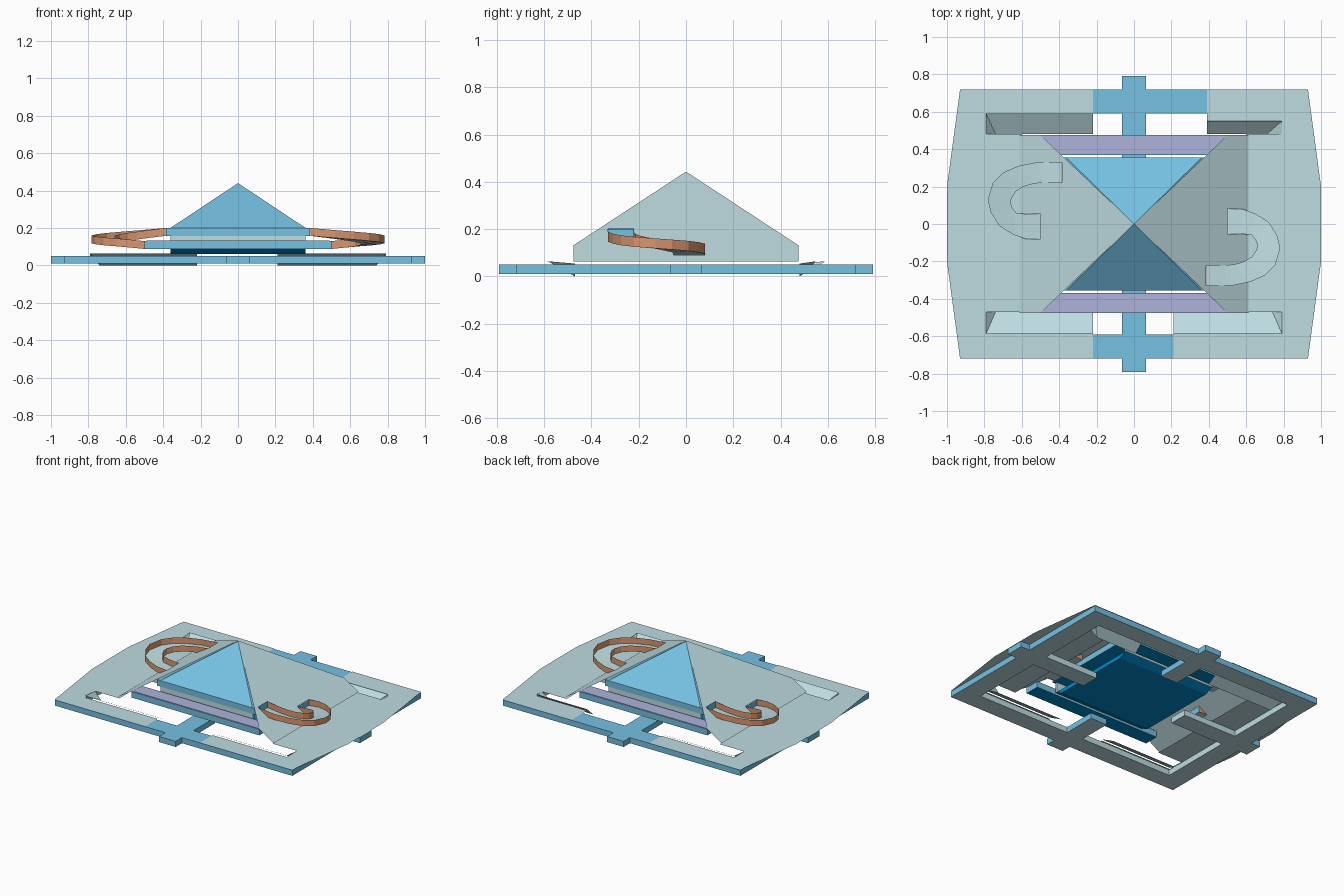
import bpy, bmesh, math

if "Cube" in bpy.data.objects:
    bpy.data.objects.remove(bpy.data.objects["Cube"])


def lin(c):
    return tuple(v / 12.92 if v <= 0.04045 else ((v + 0.055) / 1.055) ** 2.4 for v in c)


def mat(name, rgb):
    m = bpy.data.materials.new(name)
    m.diffuse_color = (*lin(rgb), 1)
    m.use_nodes = True
    m.node_tree.nodes["Principled BSDF"].inputs["Base Color"].default_value = m.diffuse_color
    return m


BLUE = mat("sky blue", (0.46, 0.755, 0.89))
PALE = mat("pale teal", (0.745, 0.865, 0.885))
DEEP = mat("deep blue", (0.0, 0.54, 0.80))
PURPLE = mat("lavender", (0.68, 0.70, 0.86))
ORANGE = mat("terracotta", (0.85, 0.59, 0.44))


def mesh(name, verts, faces, mats, idx=None):
    me = bpy.data.meshes.new(name)
    me.from_pydata(verts, [], faces)
    for m in mats:
        me.materials.append(m)
    if idx:
        for p, i in zip(me.polygons, idx):
            p.material_index = i
    me.update()
    ob = bpy.data.objects.new(name, me)
    bpy.context.collection.objects.link(ob)
    return ob


def prism(name, pts, z0, z1, mats, side=0, top=0, bottom=0):
    """Counter-clockwise outline extruded from z0 to z1."""
    n = len(pts)
    v = [(x, y, z0) for x, y in pts] + [(x, y, z1) for x, y in pts]
    f = [(i, (i + 1) % n, n + (i + 1) % n, n + i) for i in range(n)]
    f += [tuple(range(n, 2 * n)), tuple(reversed(range(n)))]
    return mesh(name, v, f, mats, [side] * n + [top, bottom])


def rect(x0, x1, y0, y1):
    return [(x0, y0), (x1, y0), (x1, y1), (x0, y1)]


# base frame: a rectangle of rails with a tab and an inner beam on each side;
# one half outline, turned for the other half
half = [(0, -.79), (.065, -.79), (.065, -.72), (.93, -.72), (.93, -.065), (1, -.065), (1, .065),
        (.93, .065), (.93, .72), (.065, .72), (.065, .79), (0, .79), (0, .35), (.065, .35),
        (.065, .59), (.79, .59), (.79, .065), (.37, .065), (.37, -.065), (.79, -.065),
        (.79, -.59), (.065, -.59), (.065, -.35), (0, -.35)]
n = len(half)
for name, s in (("base_frame_right", 1), ("base_frame_left", -1)):
    pts = [(s * x, s * y) for x, y in half]
    v = [(x, y, .01) for x, y in pts] + [(x, y, .05) for x, y in pts]
    f, idx = [], []
    for i in range(n):
        if i in (11, n - 1):       # no wall on the centre seam
            continue
        j = (i + 1) % n
        f.append((i, j, n + j, n + i))
        idx.append(1 if 14 <= i <= 20 else 0)
    f += [tuple(range(n, 2 * n)), tuple(reversed(range(n)))]
    mesh(name, v, f, [BLUE, PALE], idx + [0, 1])

# deck sheets with notches front and back, overhanging the frame at the sides
ZD = .054


def deck(name, s, nf, nb, yb):
    pts = [(nf, -.72), (.93, -.72), (1, -.2), (1, .2), (.93, .72), (nb, .72),
           (nb, yb), (.79, yb), (.79, .48), (.6, .48), (.6, -.47), (.79, -.47),
           (.79, -.585), (nf, -.585)]
    order = range(len(pts))
    mesh(name, [(s * x, y, ZD) for x, y in pts],
         [tuple(order) if s > 0 else tuple(reversed(order))], [PALE])


deck("deck_right", 1, .21, .39, .55)
deck("deck_left", -1, .22, .22, .59)


# flaps that fold down towards the middle, each with a triangular end
def flap(name, sx, x0, y_in, y_out, x_low=.74):
    v = [(sx * x0, y_out, .064), (sx * .79, y_out, .064), (sx * x_low, y_in, 0),
         (sx * x0, y_in, 0), (sx * .79, y_in, ZD)]
    f = [(0, 1, 2, 3), (1, 4, 2)]
    if sx * y_out > 0:
        f = [tuple(reversed(q)) for q in f]
    mesh(name, v, f, [PALE])


flap("flap_front_right", 1, .21, -.47, -.585)
flap("flap_front_left", -1, .22, -.47, -.585)
flap("flap_back_right", 1, .39, .48, .55, .71)
flap("flap_back_left", -1, .22, .48, .59)


# roof sheets sloping from the apex down to the deck, cut open where the ramps enter
def slope_z(x):
    return .443 - .6225 * x


openings = [(.385, .475, -.33, -.222), (.5, .566, -.053, .08)]
for name, s in (("roof_slope_right", 1), ("roof_slope_left", -1)):
    plan = [(0, 0), (.5, -.475), (.612, -.475), (.612, .475), (.5, .475)]
    bm = bmesh.new()
    bm.faces.new([bm.verts.new((s * x, s * y, slope_z(x))) for x, y in plan])
    for x0, x1, y0, y1 in openings:
        for c, no in ((x0, (1, 0, 0)), (x1, (1, 0, 0)), (y0, (0, 1, 0)), (y1, (0, 1, 0))):
            bmesh.ops.bisect_plane(bm, geom=bm.verts[:] + bm.edges[:] + bm.faces[:],
                                   plane_co=[s * c * k for k in no], plane_no=no)
    cut = []
    for fc in bm.faces:
        c = fc.calc_center_median() * s
        if any(x0 < c.x < x1 and y0 < c.y < y1 for x0, x1, y0, y1 in openings):
            cut.append(fc)
    bmesh.ops.delete(bm, geom=cut, context='FACES')
    bm.normal_update()
    ob = mesh(name, [], [], [PALE])
    bm.to_mesh(ob.data)
    bm.free()

# pyramid and the slab it stands on
a, b = .362, .355
mesh("pyramid", [(-a, -b, .2), (a, -b, .2), (a, b, .2), (-a, b, .2), (0, 0, .44)],
     [(0, 1, 4), (1, 2, 4), (2, 3, 4), (3, 0, 4)], [BLUE])
prism("upper_slab", rect(-.384, .384, -b, b), .158, .2, [BLUE, DEEP], 0, 0, 1)

# lower bars with lavender strips, and pale curtains under the slab
for name, s in (("front", -1), ("back", 1)):
    y0, y1 = sorted((s * .37, s * .475))
    prism(name + "_lower_bar", rect(-.5, .5, y0, y1), .088, .13, [BLUE, DEEP], 0, 0, 1)
    prism(name + "_strip", rect(-.49, .49, y0 + .003, y1 - .003), .13, .134, [PURPLE])
    y0, y1 = sorted((s * .335, s * .35))
    prism(name + "_curtain", rect(-a, a, y0, y1), .088, .158, [PALE])

# deep floor under the pyramid, narrowing downwards
v = [(sx * .36, sy * y, z) for z, y in ((.062, .29), (.09, .35))
     for sx, sy in ((-1, -1), (1, -1), (1, 1), (-1, 1))]
mesh("pit_floor", v, [(3, 2, 1, 0), (4, 5, 6, 7), (0, 1, 5, 4), (1, 2, 6, 5),
                      (2, 3, 7, 6), (3, 0, 4, 7)], [DEEP])

# U-shaped channel ramps: pale floor, terracotta walls, blue end caps
outer = [(.387, -.33), (.52, -.33), (.62, -.31), (.70, -.275), (.755, -.22), (.782, -.13),
         (.765, -.06), (.72, .01), (.65, .055), (.58, .08), (.5, .08)]
inner = [(.387, -.222), (.48, -.222), (.54, -.215), (.59, -.20), (.63, -.175), (.655, -.14),
         (.66, -.11), (.65, -.085), (.63, -.06), (.58, -.053), (.5, -.053)]
mid = [((p[0] + q[0]) / 2, (p[1] + q[1]) / 2) for p, q in zip(outer, inner)]
dist = [0]
for p, q in zip(mid, mid[1:]):
    dist.append(dist[-1] + math.dist(p, q))
for name, s in (("ramp_right", 1), ("ramp_left", -1)):
    v, f, idx = [], [], []
    for o, i, d in zip(outer, inner, dist):
        z = .158 - .07 * d / dist[-1]
        for (x, y), h in ((o, .042), (o, 0), (i, 0), (i, .042)):
            v.append((s * x, s * y, z + h))
    k = len(outer)
    for j in range(k - 1):
        for c, m in ((0, 1), (1, 0), (2, 1)):
            q = 4 * j + c
            f.append((q, q + 1, q + 5, q + 4))
            idx.append(m)
    e = 4 * (k - 1)
    f += [(3, 2, 1, 0), (e, e + 1, e + 2, e + 3)]
    mesh(name, v, f, [PALE, ORANGE, BLUE], idx + [2, 2])
